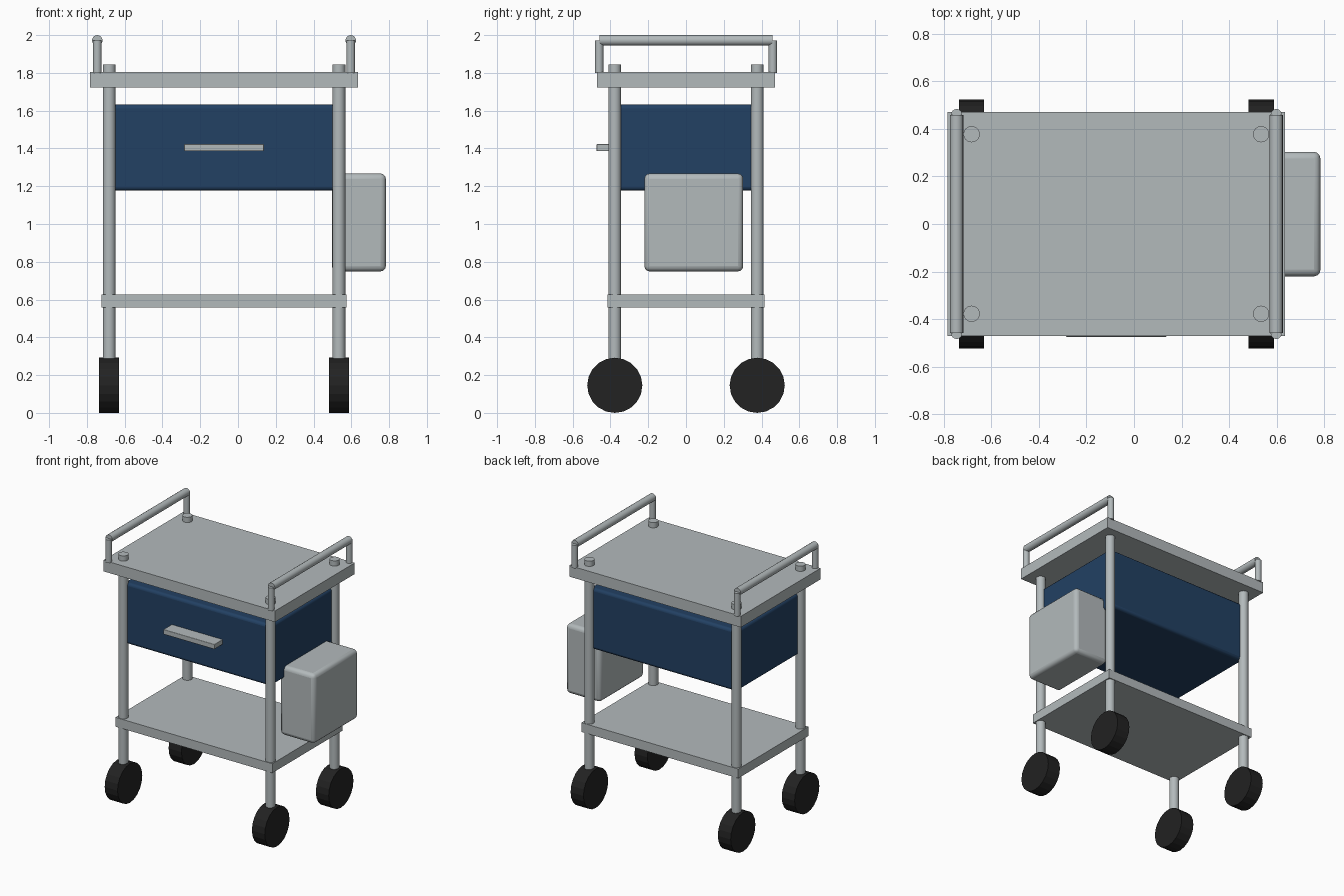
import bpy, math
from mathutils import Vector

if "Cube" in bpy.data.objects:
    bpy.data.objects.remove(bpy.data.objects["Cube"])

CX = -0.074               # centre of the trolley frame in x
LEG_X, LEG_Y = 0.608, 0.377


def material(name, rgb):
    m = bpy.data.materials.new(name)
    m.diffuse_color = (*rgb, 1.0)
    m.use_nodes = True
    m.node_tree.nodes["Principled BSDF"].inputs["Base Color"].default_value = m.diffuse_color
    return m


STEEL = material("brushed_steel", (0.45, 0.49, 0.50))
BLUE = material("navy_blue", (0.016, 0.052, 0.125))
RUBBER = material("black_rubber", (0.016, 0.016, 0.016))


def finish(name, mat, smooth=False):
    ob = bpy.context.object
    ob.name = name
    ob.data.materials.append(mat)
    if smooth:
        bpy.ops.object.shade_smooth_by_angle(angle=math.radians(40))
    return ob


def box(name, lo, hi, mat, bevel=0.0):
    lo, hi = Vector(lo), Vector(hi)
    bpy.ops.mesh.primitive_cube_add(size=1, location=(lo + hi) / 2)
    bpy.context.object.scale = hi - lo
    bpy.ops.object.transform_apply(location=False, rotation=False, scale=True)
    ob = finish(name, mat, bevel > 0)
    if bevel:
        mod = ob.modifiers.new("rounded_edges", 'BEVEL')
        mod.width, mod.segments = bevel, 3
    return ob


def rod(name, a, b, radius, mat, sides=24, smooth=True):
    a, b = Vector(a), Vector(b)
    d = b - a
    bpy.ops.mesh.primitive_cylinder_add(
        vertices=sides, radius=radius, depth=d.length, location=(a + b) / 2,
        rotation=d.to_track_quat('Z', 'Y').to_euler())
    return finish(name, mat, smooth)


# Shelves
box("top_shelf", (CX - 0.709, -0.47, 1.722), (CX + 0.709, 0.47, 1.805), STEEL)
box("bottom_shelf", (CX - 0.648, -0.415, 0.558), (CX + 0.648, 0.415, 0.627), STEEL)

# Drawer cabinet with its pull
box("drawer_cabinet", (CX - LEG_X, -LEG_Y, 1.177), (CX + LEG_X, LEG_Y, 1.632), BLUE, 0.02)
box("drawer_pull", (CX - 0.211, -0.474, 1.386), (CX + 0.211, -0.36, 1.423), STEEL, 0.004)

# Side bin
box("side_bin", (0.497, -0.22, 0.749), (0.783, 0.303, 1.267), STEEL, 0.028)

for sx, side in ((-1, "left"), (1, "right")):
    x = CX + sx * LEG_X
    hx = CX + sx * 0.671
    for sy, end in ((-1, "front"), (1, "back")):
        y = sy * LEG_Y
        # Leg post and wheel
        rod(f"leg_{end}_{side}", (x, y, 0.2), (x, y, 1.844), 0.034, STEEL)
        rod(f"wheel_{end}_{side}", (x - 0.053, y, 0.146), (x + 0.053, y, 0.146),
            0.146, RUBBER, 20, False)
        # Upright of the push handle
        rod(f"handle_post_{end}_{side}", (hx, sy * 0.46, 1.80), (hx, sy * 0.46, 1.972),
            0.023, STEEL, 16)
    # Push handle bar
    rod(f"handle_bar_{side}", (hx, -0.458, 1.972), (hx, 0.458, 1.972), 0.028, STEEL, 16)
